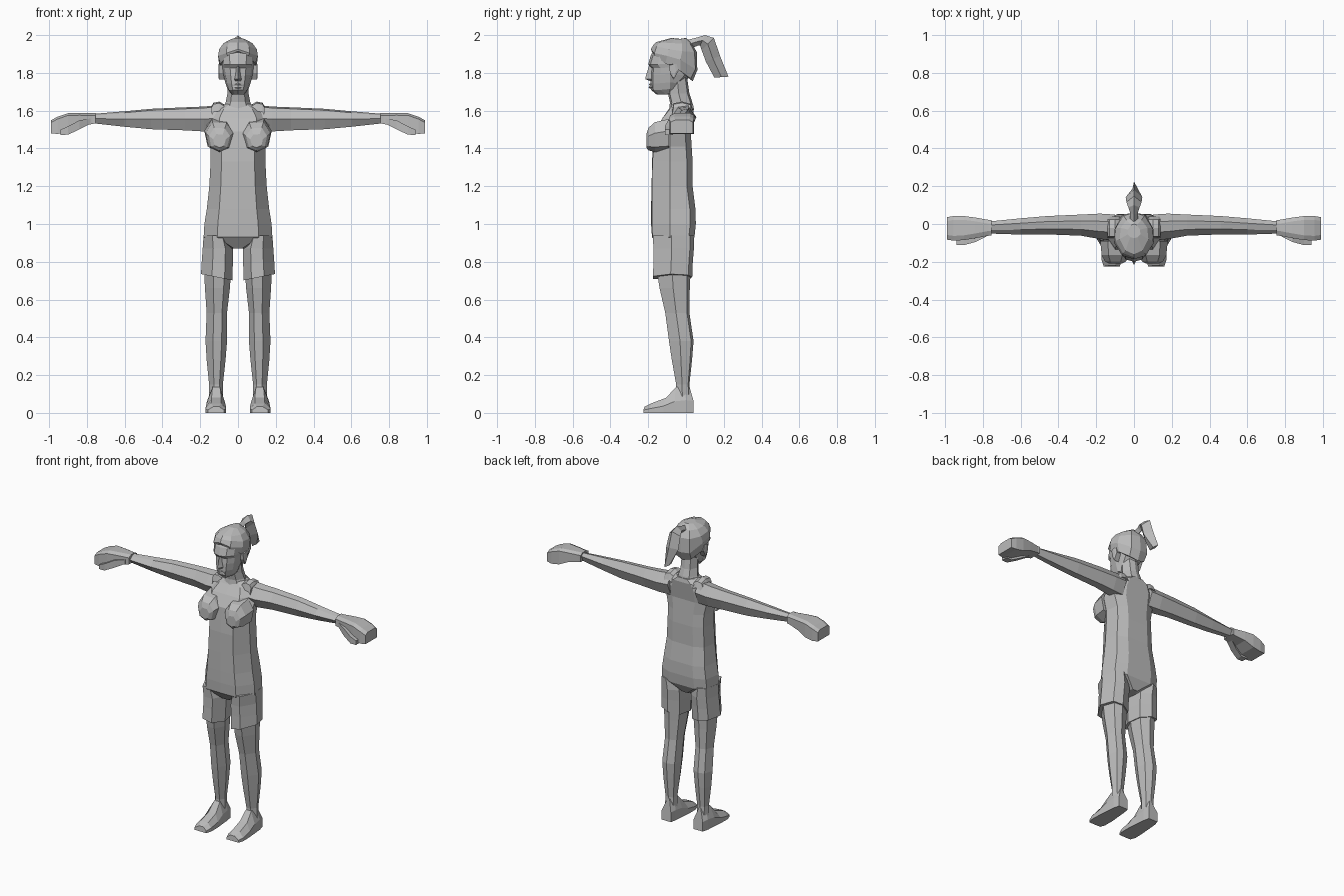
import bpy, bmesh

skin = bpy.data.materials.new("plain grey")
skin.diffuse_color = (0.5, 0.5, 0.5, 1)


def loft(name, rings, sx=1):
    """Skin a stack of equal-length 3D rings and cap both ends."""
    bm = bmesh.new()
    rows = [[bm.verts.new((x * sx, y, z)) for x, y, z in r] for r in rings]
    n = len(rows[0])
    for a, b in zip(rows, rows[1:]):
        for i in range(n):
            j = (i + 1) % n
            bm.faces.new((a[i], a[j], b[j], b[i]))
    bm.faces.new(rows[0])
    bm.faces.new(rows[-1])
    bmesh.ops.remove_doubles(bm, verts=bm.verts, dist=0.0005)
    bmesh.ops.recalc_face_normals(bm, faces=bm.faces)
    me = bpy.data.meshes.new(name)
    bm.to_mesh(me)
    bm.free()
    me.materials.append(skin)
    ob = bpy.data.objects.new(name, me)
    bpy.context.collection.objects.link(ob)
    return ob


def mirrored(half):
    """Close a half ring (front centre to back centre) across x = 0."""
    return half + [(-x, y, z) for x, y, z in half[-2:0:-1]]


def pair(name, rings):
    loft("left_" + name, rings, 1)
    loft("right_" + name, rings, -1)


# Torso: height, half width, front centre y, front corner y, back y
torso = []
for z, w, yc, yf, yb in [
        (0.87, 0.035, -0.13, -0.13, 0.01), (0.93, 0.182, -0.18, -0.178, 0.045),
        (1.00, 0.178, -0.185, -0.18, 0.052), (1.08, 0.165, -0.185, -0.18, 0.05),
        (1.20, 0.152, -0.182, -0.18, 0.035), (1.33, 0.145, -0.18, -0.178, 0.035),
        (1.41, 0.145, -0.175, -0.17, 0.03), (1.49, 0.165, -0.165, -0.165, 0.025),
        (1.56, 0.165, -0.125, -0.125, 0.035), (1.61, 0.125, -0.09, -0.085, 0.042),
        (1.635, 0.07, -0.075, -0.07, 0.037)]:
    side = -0.085 if z < 1.5 else -0.04
    torso.append(mirrored([(0, yc, z), (w * 0.6, yf, z), (w, side, z),
                           (w * 0.9, yb - 0.03, z), (w * 0.5, yb, z), (0, yb, z)]))
loft("torso", torso)

# Chest lobes, lofted from the ribs forward
chest = []
for y, s, z0 in [(-0.09, 1.15, 1.47), (-0.165, 1.05, 1.46), (-0.198, 0.8, 1.45), (-0.21, 0.48, 1.44)]:
    chest.append([(0.098 + dx * s, y, z0 + dz * s) for dx, dz in
                  [(-0.07, 0.02), (-0.035, 0.07), (0.035, 0.075),
                   (0.07, 0.02), (0.055, -0.05), (0, -0.075), (-0.05, -0.055)]])
pair("chest", chest)

# Shoulder straps
pair("strap", [[(x, -0.075, z - 0.05), (x, -0.065, z - 0.008), (x, -0.02, z),
                (x, 0.025, z - 0.012), (x, 0.04, z - 0.05)]
               for x, z in [(0.075, 1.635), (0.1, 1.648), (0.13, 1.642), (0.14, 1.625)]])

# Neck
loft("neck", [mirrored([(0, yf, z), (w * 0.6, yf + 0.01, z), (w, (yf + yb) / 2, z),
                        (w * 0.6, yb - 0.01, z), (0, yb, z)])
              for z, w, yf, yb in [(1.60, 0.085, -0.09, 0.04), (1.645, 0.065, -0.085, 0.033),
                                   (1.69, 0.056, -0.095, 0.018), (1.78, 0.055, -0.10, 0.005)]])

# Head: height, half width, front y, back y
head = []
for z, w, yf, yb in [
        (1.685, 0.035, -0.155, -0.08), (1.71, 0.056, -0.185, -0.04),
        (1.745, 0.068, -0.188, -0.01), (1.79, 0.078, -0.187, 0.03),
        (1.825, 0.083, -0.183, 0.045), (1.845, 0.087, -0.2, 0.05),
        (1.895, 0.088, -0.186, 0.05), (1.95, 0.066, -0.155, 0.035)]:
    head.append(mirrored([(0, yf, z), (w * 0.5, yf + 0.012, z), (w * 0.85, yf + 0.05, z),
                          (w, -0.085, z + 0.005), (w * 0.75, yb - 0.035, z), (0, yb, z)]))
loft("head", head)

# Nose and lips
loft("nose", [mirrored([(0, yf, z), (w, -0.183, z), (w * 0.9, -0.16, z), (0, -0.16, z)])
              for z, w, yf in [(1.757, 0.014, -0.19), (1.767, 0.019, -0.216),
                               (1.785, 0.014, -0.212), (1.838, 0.008, -0.196)]])
loft("lips", [mirrored([(0, yf, z), (w, -0.18, z), (w, -0.16, z), (0, -0.16, z)])
              for z, w, yf in [(1.715, 0.012, -0.188), (1.724, 0.022, -0.198),
                               (1.731, 0.026, -0.19), (1.738, 0.02, -0.198), (1.747, 0.008, -0.19)]])

# Ears
pair("ear", [[(x, -0.085 + d, 1.80), (x, -0.09 + d, 1.843), (x, -0.05 - d, 1.848),
              (x, -0.04 - d, 1.81), (x, -0.065, 1.765 + d)]
             for x, d in [(0.065, 0), (0.1, 0), (0.104, 0.012)]])

# Hair cap, from the hairline to the crown
loft("hair", [mirrored(r) for r in [
    [(0, -0.182, 1.915), (0.055, -0.165, 1.892), (0.092, -0.11, 1.85),
     (0.092, -0.03, 1.81), (0.055, 0.025, 1.77), (0, 0.035, 1.755)],
    [(0, -0.186, 1.925), (0.062, -0.168, 1.905), (0.105, -0.1, 1.89),
     (0.104, -0.03, 1.87), (0.062, 0.05, 1.82), (0, 0.06, 1.815)],
    [(0, -0.175, 1.945), (0.058, -0.155, 1.94), (0.1, -0.09, 1.925),
     (0.096, -0.02, 1.915), (0.056, 0.045, 1.91), (0, 0.057, 1.91)],
    [(0, -0.16, 1.962), (0.045, -0.14, 1.962), (0.076, -0.08, 1.958),
     (0.07, -0.02, 1.955), (0.04, 0.022, 1.955), (0, 0.03, 1.96)],
    [(0, -0.075, 1.986), (0.02, -0.07, 1.984), (0.034, -0.055, 1.98),
     (0.032, -0.03, 1.98), (0.015, -0.005, 1.982), (0, 0, 1.985)]]])

# Ponytail: outer and inner edge points (y, z) with half width
loft("ponytail", [mirrored([(0, yi, zi), (w, (yi + yo) / 2, (zi + zo) / 2), (0, yo, zo)])
                  for yi, zi, yo, zo, w in [
                      (0.025, 1.93, 0.01, 1.975, 0.02), (0.065, 1.945, 0.05, 1.985, 0.02),
                      (0.075, 1.945, 0.1, 2.0, 0.03), (0.083, 1.92, 0.148, 1.985, 0.04),
                      (0.105, 1.86, 0.18, 1.89, 0.044), (0.15, 1.775, 0.225, 1.78, 0.008)]])


# Arms, from the shoulder to the wrist: x, front y, back y, bottom z, top z
def arm_ring(x, yf, yb, zb, zt):
    zm, d = (zb + zt) / 2, yb - yf
    return [(x, yf, zm), (x, yf + d * 0.3, zt - 0.008), (x, yf + d * 0.7, zt),
            (x, yb, zm + 0.01), (x, yf + d * 0.75, zb), (x, yf + d * 0.3, zb)]


pair("arm", [arm_ring(*r) for r in [
    (0.10, -0.085, 0.05, 1.49, 1.63), (0.18, -0.08, 0.055, 1.49, 1.622),
    (0.28, -0.062, 0.05, 1.496, 1.618), (0.46, -0.055, 0.042, 1.502, 1.61),
    (0.60, -0.056, 0.03, 1.515, 1.597), (0.78, -0.05, 0.012, 1.535, 1.582)]])

# Hands with a flared cuff and curled fingers
pair("hand", [[(x, yf, zb), (x, yf, zt - 0.012), (x, yf + 0.025, zt), (x, yb - 0.02, zt),
               (x, yb, zt - 0.012), (x, yb, zb)] for x, yf, yb, zb, zt in [
    (0.755, -0.062, 0.022, 1.533, 1.588), (0.77, -0.062, 0.022, 1.53, 1.587),
    (0.84, -0.075, 0.034, 1.515, 1.588), (0.90, -0.085, 0.042, 1.487, 1.587),
    (0.955, -0.088, 0.042, 1.477, 1.568), (0.99, -0.083, 0.036, 1.48, 1.55)]])

# Thumbs
pair("thumb", [[(x, y - 0.02, z - h), (x, y - 0.02, z + h), (x, y + 0.022, z + h), (x, y + 0.022, z - h)]
               for x, y, z, h in [(0.78, -0.045, 1.545, 0.014), (0.84, -0.075, 1.525, 0.024),
                                  (0.90, -0.092, 1.495, 0.022), (0.94, -0.09, 1.486, 0.014)]])


# Legs: height, inner x, outer x, front y, back y
def leg_ring(z, xi, xo, yf, yb, slant=0):
    w, d = xo - xi, yb - yf
    pts = [(xi, yf + d * 0.4), (xi + w * 0.25, yf), (xi + w * 0.65, yf), (xo, yf + d * 0.45),
           (xi + w * 0.85, yb - d * 0.1), (xi + w * 0.5, yb), (xi + w * 0.1, yb - d * 0.15)]
    return [(x, y, z + slant * (x - xi) / w) for x, y in pts]


pair("shorts_leg", [leg_ring(*r) for r in [
    (0.94, 0.05, 0.182, -0.176, 0.044), (0.87, 0.027, 0.187, -0.172, 0.042),
    (0.80, 0.027, 0.192, -0.172, 0.036), (0.702, 0.03, 0.196, -0.175, 0.033, 0.033)]])

pair("leg", [leg_ring(*r) for r in [
    (0.76, 0.036, 0.18, -0.155, 0.025), (0.66, 0.043, 0.175, -0.14, 0.02),
    (0.53, 0.058, 0.166, -0.11, 0.018), (0.38, 0.058, 0.172, -0.09, 0.04),
    (0.28, 0.066, 0.166, -0.075, 0.032), (0.15, 0.08, 0.153, -0.052, 0.018),
    (0.06, 0.078, 0.155, -0.055, 0.025)]])

# Feet, lofted from heel to toe; the top leans in at the heel
pair("foot", [[(xi, y, 0), (xi, y, zt * 0.45), (xi + 0.025, yt, zt),
               (xo - 0.03, yt, zt), (xo, y, zt * 0.45), (xo, y, 0)]
              for y, yt, xi, xo, zt in [
                  (0.04, 0.018, 0.083, 0.15, 0.14), (0.0, -0.01, 0.075, 0.16, 0.15),
                  (-0.06, -0.055, 0.07, 0.165, 0.135), (-0.12, -0.105, 0.064, 0.17, 0.08),
                  (-0.19, -0.185, 0.064, 0.172, 0.05), (-0.225, -0.22, 0.075, 0.16, 0.033)]])
